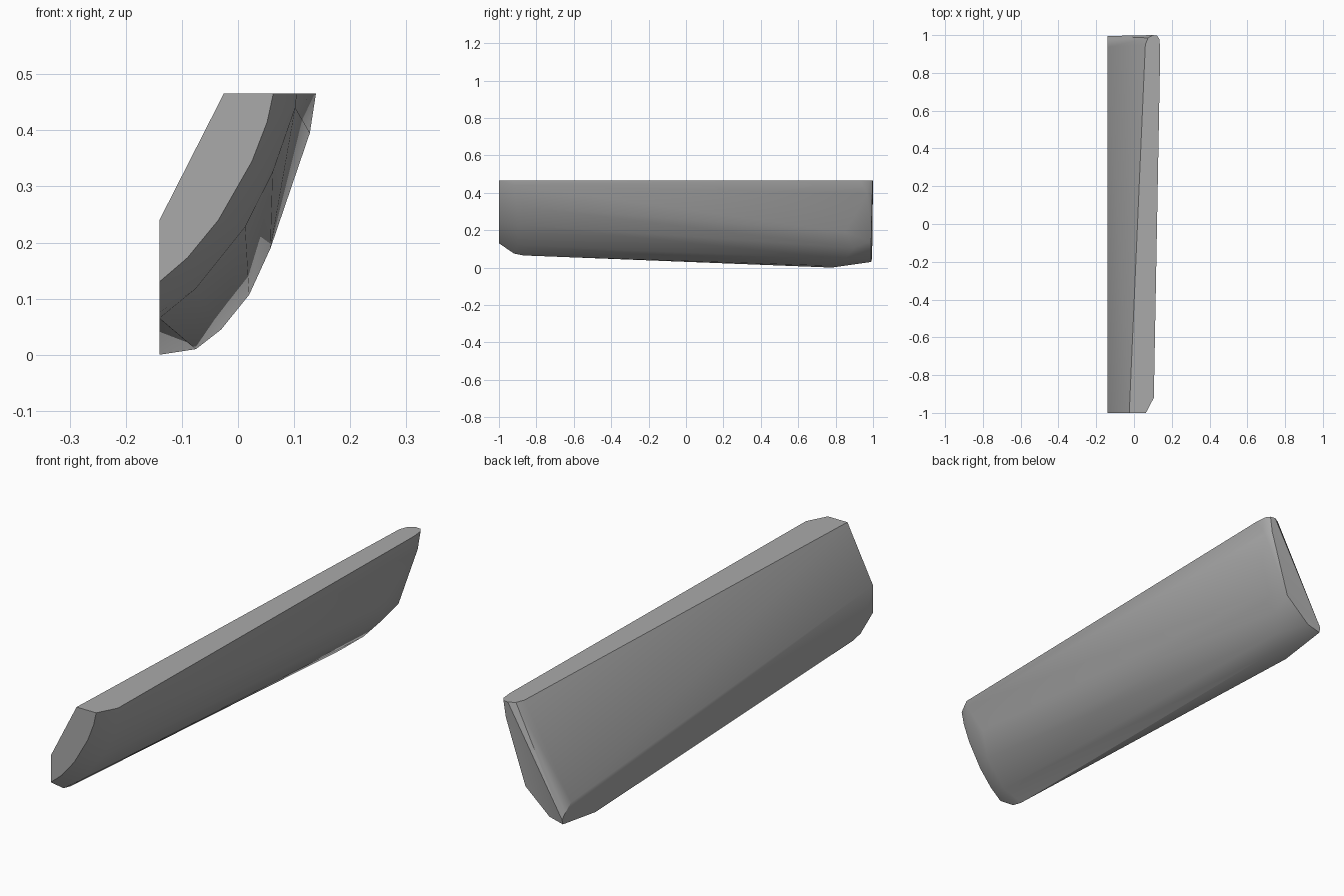
import bpy, bmesh

# Sections of the tapered slab as (x, y, z), hulled into one convex body
front_face = [(-0.14, -1, 0.24), (-0.025, -1, 0.466), (0.063, -1, 0.466),
              (0.052, -1, 0.415), (0.025, -1, 0.345), (-0.035, -1, 0.24),
              (-0.09, -1, 0.173), (-0.14, -1, 0.13)]
front_rim = [(0.105, -0.92, 0.466), (0.102, -0.92, 0.44), (0.062, -0.87, 0.325),
             (0.013, -0.90, 0.228), (-0.075, -0.90, 0.118),
             (-0.14, -0.92, 0.075), (-0.14, -0.87, 0.065)]
back_rim = [(0.139, 0.93, 0.466), (0.128, 0.97, 0.395), (0.058, 0.85, 0.19),
            (0.02, 0.90, 0.107), (-0.03, 0.85, 0.045), (-0.075, 0.76, 0.01),
            (-0.14, 0.78, 0.0)]
back_edge = [(0.06, 0.95, 0.466), (0.074, 0.985, 0.466), (0.10, 1.0, 0.466),
             (0.122, 0.997, 0.466), (0.134, 0.98, 0.466),
             (0.112, 0.996, 0.40), (0.028, 0.99, 0.14), (-0.08, 0.99, 0.045),
             (-0.14, 0.99, 0.03), (-0.14, 0.995, 0.05),
             (-0.14, 0.975, 0.07), (-0.14, 0.935, 0.10)]

bm = bmesh.new()
for p in front_face + front_rim + back_rim + back_edge:
    bm.verts.new(p)
res = bmesh.ops.convex_hull(bm, input=bm.verts[:])
bmesh.ops.delete(bm, geom=[v for v in bm.verts if not v.link_faces], context='VERTS')
# Merge the flat triangles of the planar faces
bmesh.ops.dissolve_limit(bm, angle_limit=0.005, verts=bm.verts[:], edges=bm.edges[:])
bmesh.ops.recalc_face_normals(bm, faces=bm.faces[:])

mesh = bpy.data.meshes.new("tapered_slab")
bm.to_mesh(mesh)
bm.free()
slab = bpy.data.objects.new("tapered_slab", mesh)
bpy.context.collection.objects.link(slab)

grey = bpy.data.materials.new("mid grey")
grey.diffuse_color = (0.4, 0.4, 0.4, 1)
mesh.materials.append(grey)

bpy.context.view_layer.objects.active = slab
slab.select_set(True)
bpy.ops.object.shade_smooth_by_angle(angle=0.52)
